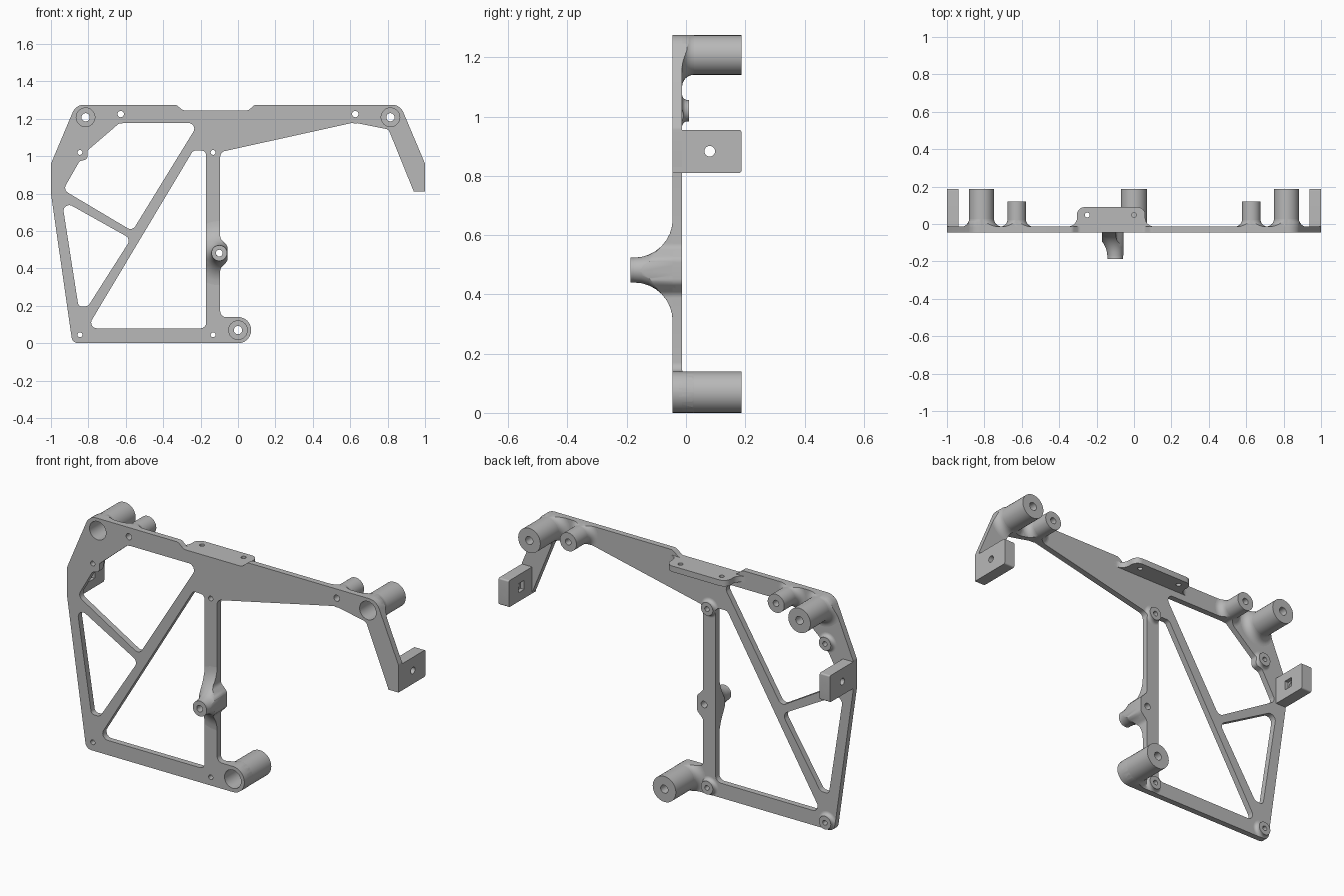
import bpy, bmesh, math
from mathutils import Vector

cube = bpy.data.objects.get("Cube")
if cube:
    bpy.data.objects.remove(cube)

grey = bpy.data.materials.new("matte_grey")
grey.use_nodes = True
grey.diffuse_color = (0.48, 0.48, 0.48, 1)
for node in grey.node_tree.nodes:
    if node.type == 'BSDF_PRINCIPLED':
        node.inputs["Base Color"].default_value = (0.48, 0.48, 0.48, 1)

FRONT, BACK = -0.045, -0.013      # plate faces
DEEP = 0.187                      # rear end of the long spacers


def link(name, bm):
    bmesh.ops.recalc_face_normals(bm, faces=bm.faces)
    mesh = bpy.data.meshes.new(name)
    bm.to_mesh(mesh)
    bm.free()
    ob = bpy.data.objects.new(name, mesh)
    bpy.context.collection.objects.link(ob)
    mesh.materials.append(grey)
    return ob


def rounded(corners, steps=6):
    """Polygon of (a, b, radius) corners turned into a filleted loop."""
    loop = []
    for i, (a, b, r) in enumerate(corners):
        p = Vector((a, b))
        if r == 0:
            loop.append(p)
            continue
        d1 = (Vector(corners[i - 1][:2]) - p).normalized()
        d2 = (Vector(corners[(i + 1) % len(corners)][:2]) - p).normalized()
        half = d1.angle(d2) / 2
        c = p + (d1 + d2).normalized() * (r / math.sin(half))
        v1 = p + d1 * (r / math.tan(half)) - c
        v2 = p + d2 * (r / math.tan(half)) - c
        loop += [c + v1.lerp(v2, k / steps).normalized() * r for k in range(steps + 1)]
    return loop


def circle(a, b, r, n=24):
    return [Vector((a + r * math.cos(k * math.tau / n), b + r * math.sin(k * math.tau / n)))
            for k in range(n)]


def slab(name, loops, lo, hi, place):
    """Flat shape with holes, thick from lo to hi, laid out by place(a, b, t)."""
    curve = bpy.data.curves.new(name, 'CURVE')
    curve.dimensions = '2D'
    curve.fill_mode = 'BOTH'
    curve.extrude = (hi - lo) / 2
    for loop in loops:
        s = curve.splines.new('POLY')
        s.points.add(len(loop) - 1)
        for pt, v in zip(s.points, loop):
            pt.co = (v.x, v.y, 0, 1)
        s.use_cyclic_u = True
    tmp = bpy.data.objects.new(name + "_curve", curve)
    bpy.context.collection.objects.link(tmp)
    bpy.context.view_layer.update()
    mesh = bpy.data.meshes.new_from_object(tmp.evaluated_get(bpy.context.evaluated_depsgraph_get()))
    bpy.data.objects.remove(tmp)
    bm = bmesh.new()
    bm.from_mesh(mesh)
    bpy.data.meshes.remove(mesh)
    bmesh.ops.remove_doubles(bm, verts=bm.verts, dist=0.00005)
    for v in bm.verts:
        v.co = place(v.co.x, v.co.y, v.co.z + (lo + hi) / 2)
    for f in bm.faces:
        f.material_index = 0
    return link(name, bm)


def upright(a, b, t):
    return Vector((a, t, b))


def ring(name, x, z, profile, n=32):
    """Closed (radius, y) profile turned about a y axis through x, z."""
    bm = bmesh.new()
    rows = [[bm.verts.new((x + r * math.cos(k * math.tau / n), y, z + r * math.sin(k * math.tau / n)))
             for r, y in profile] for k in range(n)]
    m = len(profile)
    for k in range(n):
        p, q = rows[k], rows[(k + 1) % n]
        for j in range(m):
            bm.faces.new((p[j], p[(j + 1) % m], q[(j + 1) % m], q[j]))
    return link(name, bm)


def box(name, lo, hi):
    bm = bmesh.new()
    bmesh.ops.create_cube(bm, size=1)
    for v in bm.verts:
        v.co = [l + (c + 0.5) * (h - l) for l, h, c in zip(lo, hi, v.co)]
    return link(name, bm)


def boolean(ob, tool, operation):
    mod = ob.modifiers.new("cut", 'BOOLEAN')
    mod.object, mod.operation, mod.solver = tool, operation, 'EXACT'
    bpy.context.view_layer.update()
    mesh = bpy.data.meshes.new_from_object(ob.evaluated_get(bpy.context.evaluated_depsgraph_get()))
    ob.modifiers.clear()
    ob.data = mesh


# Frame outline and its windows
outline = rounded([
    (-0.885, 0, .035), (0.07, 0, .068), (0.07, 0.14, .068), (-0.095, 0.14, .03),
    (-0.095, 0.40, .03), (-0.056, 0.44, .03), (-0.056, 0.52, .03), (-0.095, 0.56, .03),
    (-0.095, 1.022, .03), (0.62, 1.18, .03), (0.805, 1.143, .03), (0.94, 0.81, .02),
    (1, 0.81, .02), (1, 0.96, .03), (0.867, 1.275, .065), (0.09, 1.275, .03),
    (0.055, 1.245, .03), (-0.295, 1.245, .03), (-0.33, 1.275, .03), (-0.867, 1.275, .065),
    (-1, 0.96, .03), (-1, 0.80, .03)])
upper_window = rounded([
    (-0.935, 0.82, .03), (-0.848, 0.972, .02), (-0.805, 0.985, .02), (-0.805, 1.03, .015),
    (-0.634, 1.177, .03), (-0.21, 1.177, .03), (-0.565, 0.60, .03)])
side_window = rounded([(-0.942, 0.765, .03), (-0.572, 0.558, .03), (-0.802, 0.197, .03),
                       (-0.853, 0.197, .02)])
main_window = rounded([(-0.17, 0.08, .03), (-0.808, 0.08, .03), (-0.24, 1.03, .025),
                       (-0.17, 1.03, .025)])
shape = [outline, upper_window, side_window, main_window]

# Bosses: name, x, z, radius, front bore, start, end, fillet
bosses = [("upper_%s_spacer" % s, d * .815, 1.208, .067, .05, FRONT, DEEP, .04)
          for s, d in (("left", 1), ("right", -1))]
bosses.append(("lower_spacer", 0, .07, .07, .05, FRONT, DEEP, .04))
bosses += [("top_%s_standoff" % s, d * .627, 1.225, .05, .017, FRONT, .12, .035)
           for s, d in (("left", 1), ("right", -1))]
bosses += [("screw_pad_%d" % i, x, z, .036, .013, FRONT, .01, .018)
           for i, (x, z) in enumerate([(-.845, 1.02), (-.133, 1.02), (-.845, .045), (-.133, .045)])]
bosses.append(("front_post", -.1, .482, .042, .018, -DEEP, BACK, .13))

plate = slab("frame_plate", shape + [circle(b[1], b[2], b[4]) for b in bosses],
             FRONT, BACK, upright)
limit = slab("fillet_limit", shape, -0.2, 0.2, upright)
limit.hide_render = True

smooth = [plate]
for name, x, z, r, bore, y0, y1, f in bosses:
    profile = [(bore, y0), (r, y0), (r, y1)]
    if bore == .05:               # deep counterbore with a narrow through hole
        profile += [(.022, y1), (.022, y1 - .06), (bore, y1 - .06)]
    else:
        profile += [(bore, y1)]
    smooth.append(ring(name, x, z, profile))
    # Concave fillet where the boss meets the plate
    side, face = (-1, FRONT) if name == "front_post" else (1, BACK)
    arc = [(r + f - f * math.sin(a), face + side * f * (1 - math.cos(a)))
           for a in (k * math.pi / 16 for k in range(9))]
    inner = r - .01
    profile = [(inner, face - side * .01), (r + f, face - side * .01)] + arc
    profile.append((inner, face + side * f))
    fillet = ring(name + "_fillet", x, z, profile)
    boolean(fillet, limit, 'INTERSECT')
    smooth.append(fillet)
bpy.data.objects.remove(limit)

# Top flange bent backwards, with flared roots
flange = rounded([(-.37, FRONT, 0), (-.37, BACK, 0), (-.305, BACK, .045), (-.305, .09, .04),
                  (.06, .09, .04), (.06, BACK, .045), (.125, BACK, 0), (.125, FRONT, 0)])
smooth.append(slab("top_flange", [flange, circle(-.25, .048, .013), circle(0, .048, .013)],
                   1.213, 1.245, lambda a, b, t: Vector((a, b, t))))

# End tabs with a cross hole, a rear bore and a nut pocket
for label, d in (("left", 1), ("right", -1)):
    side_shape = rounded([(FRONT, .81, 0), (DEEP, .81, .008), (DEEP, .955, .008), (FRONT, .955, 0)])
    tab = slab(label + "_end_tab", [side_shape, circle(.08, .883, .018)], .938, 1,
               lambda a, b, t: Vector((d * t, a, b)))
    xs = sorted((d * .93, d * .96))
    pocket = box("pocket_cutter", (xs[0], .055, .858), (xs[1], .105, .908))
    bore = slab("bore_cutter", [circle(d * .968, .883, .013)], .1, .2, upright)
    for tool in (pocket, bore):
        tool.hide_render = True
        boolean(tab, tool, 'DIFFERENCE')
        bpy.data.objects.remove(tool)
    smooth.append(tab)

# Smooth shading with sharp edges kept
bpy.ops.object.select_all(action='DESELECT')
for ob in smooth:
    ob.select_set(True)
bpy.context.view_layer.objects.active = plate
bpy.ops.object.shade_smooth_by_angle(angle=math.radians(35))
